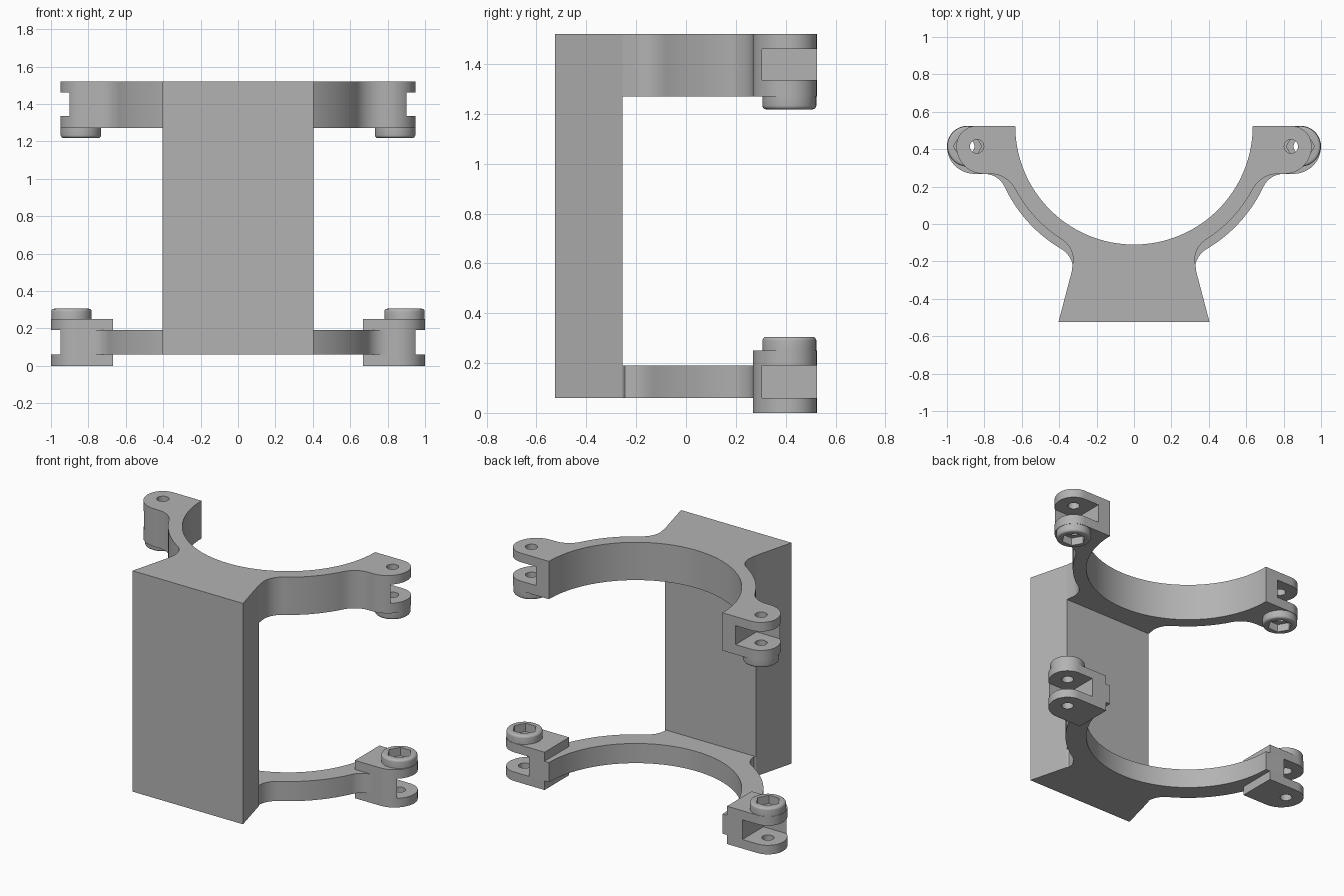
import bpy, bmesh
from math import atan2, cos, sin, sqrt, pi, radians

cube = bpy.data.objects.get("Cube")
if cube:
    bpy.data.objects.remove(cube, do_unlink=True)

GREY = (0.45, 0.45, 0.45, 1)
mat = bpy.data.materials.new("plain grey")
mat.use_nodes = True
mat.diffuse_color = GREY
mat.node_tree.nodes["Principled BSDF"].inputs["Base Color"].default_value = GREY

BACK = 0.525          # rear plane, also the centre of the cradle arcs
INNER = 0.635         # cradle inner radius
EAR_FRONT = 0.268     # front plane of the clamp ears
BOLT_Y = 0.415
NECK_Y = -0.255


def arc(cx, cy, r, a0, a1, n):
    return [(cx + r * cos(a0 + (a1 - a0) * i / n),
             cy + r * sin(a0 + (a1 - a0) * i / n)) for i in range(n + 1)]


def prism(name, pts, z0, z1):
    """Extrude a flat outline between two heights."""
    bm = bmesh.new()
    base = bm.faces.new([bm.verts.new((x, y, z0)) for x, y in pts])
    top = bmesh.ops.extrude_face_region(bm, geom=[base])["geom"]
    for v in top:
        if isinstance(v, bmesh.types.BMVert):
            v.co.z = z1
    bmesh.ops.recalc_face_normals(bm, faces=bm.faces)
    mesh = bpy.data.meshes.new(name)
    bm.to_mesh(mesh)
    bm.free()
    ob = bpy.data.objects.new(name, mesh)
    bpy.context.collection.objects.link(ob)
    mesh.materials.append(mat)
    return ob


def select(ob):
    bpy.ops.object.select_all(action='DESELECT')
    ob.select_set(True)
    bpy.context.view_layer.objects.active = ob


def cut(ob, pts, z0, z1):
    """Subtract an extruded outline."""
    cutter = prism("cutter", pts, z0, z1)
    cutter.hide_render = True
    mod = ob.modifiers.new("cut", 'BOOLEAN')
    mod.operation = 'DIFFERENCE'
    mod.solver = 'EXACT'
    mod.object = cutter
    select(ob)
    bpy.ops.object.modifier_apply(modifier=mod.name)
    bpy.data.objects.remove(cutter, do_unlink=True)


def smooth(ob):
    select(ob)
    bpy.ops.object.shade_smooth_by_angle(angle=radians(30))


def circle(x, r, n):
    return arc(x, BOLT_Y, r, 0, 2 * pi, n)[:-1]


def ear_tip(tip):
    """Rounded outer end of an ear, front edge to rear edge."""
    r0, r1 = BOLT_Y - EAR_FRONT, BACK - BOLT_Y
    return (arc(tip - r0, BOLT_Y, r0, -pi / 2, 0, 12)
            + arc(tip - r1, BOLT_Y, r1, 0, pi / 2, 12)[1:])


def band_outline(outer, ear_fillet, tip):
    """Cradle band: neck fillet, outer arc, ear fillet, ear tip, inner arc."""
    f = 0.13
    nx = 0.325 + f
    ny = BACK - sqrt((outer + f) ** 2 - nx ** 2)
    ey = EAR_FRONT - ear_fillet
    ex = sqrt((outer + ear_fillet) ** 2 - (BACK - ey) ** 2)
    a0, a1 = atan2(ny - BACK, nx), atan2(ey - BACK, ex)
    half = [(0.333, NECK_Y)]
    half += arc(nx, ny, f, pi, a0 + pi, 10)
    half += arc(0, BACK, outer, a0, a1, 16)[1:]
    half += arc(ex, ey, ear_fillet, a1 + pi, pi / 2, 10)[1:]
    half += ear_tip(tip)
    half += arc(0, BACK, INNER, 0, -pi / 2, 32)
    return half + [(-x, y) for x, y in reversed(half[:-1])]


def flip(pts, s):
    return [(s * x, y) for x, y in pts]


def slot(x):
    return [(x, 0.305), (1.2, 0.305), (1.2, 0.7), (x, 0.7)]


def boss(name, x, z_seat, z_free):
    """Round bolt boss with a softened free rim and a hexagonal pocket."""
    ob = prism(name, circle(x, 0.108, 48), min(z_seat, z_free), max(z_seat, z_free))
    bm = bmesh.new()
    bm.from_mesh(ob.data)
    rim = [e for e in bm.edges if all(abs(v.co.z - z_free) < 1e-4 for v in e.verts)]
    bmesh.ops.bevel(bm, geom=rim, offset=0.015, segments=4, profile=0.5, affect='EDGES')
    bm.to_mesh(ob.data)
    bm.free()
    cut(ob, circle(x, 0.075, 6), -1, 3)
    smooth(ob)


# Dovetail spine
prism("spine", [(-0.404, -BACK), (0.404, -BACK), (0.333, NECK_Y), (-0.333, NECK_Y)],
      0.06, 1.52)

# Cradle bands with slotted ears
upper = prism("upper_band", band_outline(0.72, 0.15, 0.95), 1.27, 1.52)
lower = prism("lower_band", band_outline(0.765, 0.12, 1.0), 0.06, 0.19)

for side, s in (("left", 1), ("right", -1)):
    # Upper ear slot, bolt hole and boss
    cut(upper, flip(slot(0.73), s), 1.335, 1.46)
    cut(upper, circle(s * 0.84, 0.037, 24), 1, 2)
    boss(side + "_upper_boss", s * 0.84, 1.27, 1.218)

    # Lower ear slot, tabs with bolt holes, and boss
    cut(lower, flip(slot(0.78), s), -0.5, 0.5)
    tab = [(0.667, BACK), (0.667, EAR_FRONT)] + ear_tip(1.0)
    for level, z0, z1 in (("bottom", 0, 0.06), ("top", 0.19, 0.25)):
        ob = prism(f"{side}_{level}_tab", flip(tab, s), z0, z1)
        cut(ob, circle(s * 0.89, 0.037, 24), -0.5, 0.5)
        smooth(ob)
    boss(side + "_lower_boss", s * 0.89, 0.25, 0.305)

smooth(upper)
smooth(lower)
